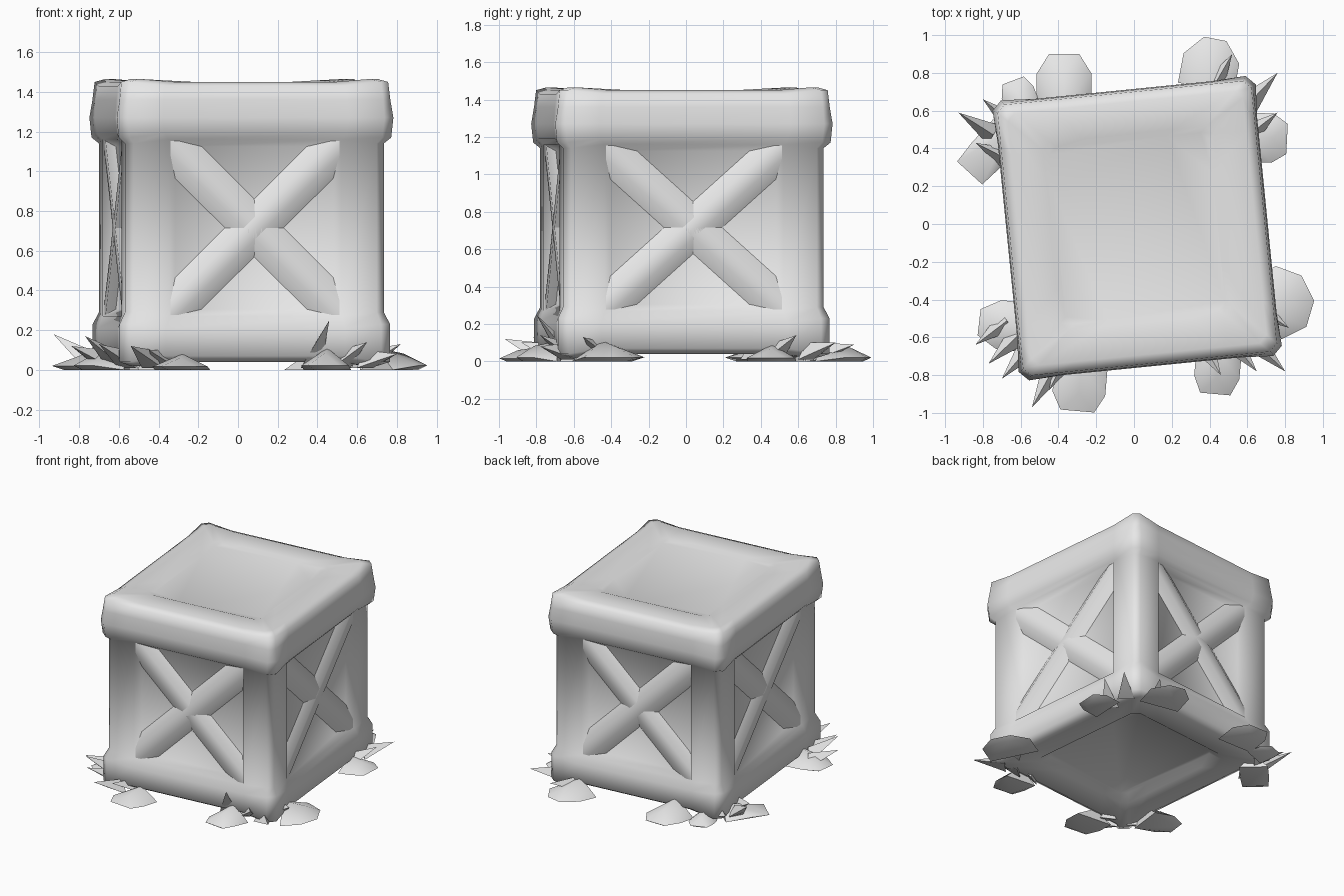
import bpy, bmesh
from math import radians, pi
from mathutils import Vector, Matrix

if "Cube" in bpy.data.objects:
    bpy.data.objects.remove(bpy.data.objects["Cube"], do_unlink=True)

grey = bpy.data.materials.new("plain grey")
grey.use_nodes = True
grey.diffuse_color = (0.8, 0.8, 0.8, 1)
grey.node_tree.nodes["Principled BSDF"].inputs["Base Color"].default_value = grey.diffuse_color

# The crate sits slightly turned on the ground
HALF_X, HALF_Y, POST = 0.655, 0.70, 0.22
TURN = Matrix.Translation((0.017, -0.022, 0)) @ Matrix.Rotation(radians(5.7), 4, "Z")


def finish(name, bm, matrix=None, angle=60):
    bmesh.ops.recalc_face_normals(bm, faces=bm.faces)
    mesh = bpy.data.meshes.new(name)
    bm.to_mesh(mesh)
    bm.free()
    mesh.materials.append(grey)
    obj = bpy.data.objects.new(name, mesh)
    bpy.context.collection.objects.link(obj)
    if matrix:
        obj.matrix_world = matrix
    bpy.ops.object.select_all(action="DESELECT")
    obj.select_set(True)
    bpy.context.view_layer.objects.active = obj
    bpy.ops.object.shade_smooth_by_angle(angle=radians(angle))
    return obj


def add_hull(bm, points):
    """Closed convex solid around a few points."""
    verts = [bm.verts.new(p) for p in points]
    result = bmesh.ops.convex_hull(bm, input=verts)
    spare = {v for v in result["geom_interior"] + result["geom_unused"]
             if isinstance(v, bmesh.types.BMVert)}
    if spare:
        bmesh.ops.delete(bm, geom=list(spare), context="VERTS")


def add_ring(bm, z, out, bulge, lift):
    """Rectangular loop with chamfered corners that may bulge and lift."""
    ring, cut = [], 0.04
    for k in range(4):
        a, b = HALF_X + out, HALF_Y + out
        if k % 2:
            a, b = b, a
        corner = [(a, b - POST, z), (a + bulge, b - cut, z + lift),
                  (a - cut, b + bulge, z + lift), (a - POST, b, z)]
        spin = Matrix.Rotation(k * pi / 2, 3, "Z")
        ring += [bm.verts.new(spin @ Vector(p)) for p in corner]
    return ring


# Crate shell: underside, base trim, body, lid (height, outset, corner bulge, corner lift)
PROFILE = [
    (0.09, -0.27, 0, 0), (0.05, -0.22, 0, 0), (0.04, -0.03, 0, -0.02),
    (0.07, 0.02, 0.01, -0.03), (0.21, 0.02, 0.01, 0.02), (0.27, 0, 0, 0.02),
    (1.16, 0, 0, -0.02), (1.19, 0.025, 0.01, -0.02), (1.27, 0.035, 0.01, 0),
    (1.36, 0.03, 0, 0), (1.43, 0.02, 0, 0.02), (1.45, -0.03, 0, 0.015),
    (1.447, -0.2, 0, 0), (1.435, -0.23, 0, 0),
]
BODY_ROW = 5

bm = bmesh.new()
rings = [add_ring(bm, *row) for row in PROFILE]
panels = []
for row, (low, high) in enumerate(zip(rings, rings[1:])):
    for i in range(len(low)):
        j = (i + 1) % len(low)
        face = bm.faces.new((low[i], low[j], high[j], high[i]))
        if row == BODY_ROW and i % 4 == 3:
            panels.append(face)
bm.faces.new(rings[0][::-1])
bm.faces.new(rings[-1])
bmesh.ops.recalc_face_normals(bm, faces=bm.faces)
bmesh.ops.inset_individual(bm, faces=panels, thickness=0.05, depth=-0.05)
finish("crate_shell", bm, TURN)

# Crossed braces in the four side panels
for k, side in enumerate(("left", "back", "right", "front")):
    dist, width = (HALF_Y, HALF_X) if k % 2 else (HALF_X, HALF_Y)
    width -= POST
    spin = Matrix.Rotation(k * pi / 2, 4, "Z")
    for slope, label in ((1, "rising"), (-1, "falling")):
        start = Vector((0, -width, 0.715 - slope * 0.43))
        end = Vector((0, width, 0.715 + slope * 0.43))
        across = (end - start).normalized().cross(Vector((1, 0, 0)))
        bm = bmesh.new()
        add_hull(bm, [p + across * s * half + Vector((depth, 0, 0))
                      for p in (start, end) for s in (-1, 1)
                      for half, depth in ((0.12, dist - 0.06), (0.04, dist - 0.01))])
        finish(f"{side}_{label}_brace", bm, TURN @ spin)

# Broad leaves lying on the ground: root, tip, width, tip width, height
LEAVES = [
    ((-0.37, 0.64), (-0.37, 0.90), 0.29, 0.16, 0.12),
    ((-0.66, 0.50), (-0.87, 0.27), 0.20, 0.18, 0.10),
    ((-0.58, 0.60), (-0.64, 0.76), 0.18, 0.12, 0.08),
    ((0.38, 0.72), (0.43, 0.98), 0.30, 0.12, 0.10),
    ((0.62, 0.46), (0.81, 0.45), 0.26, 0.16, 0.09),
    ((0.70, -0.45), (0.92, -0.34), 0.36, 0.15, 0.11),
    ((0.45, -0.68), (0.43, -0.90), 0.24, 0.16, 0.11),
    ((-0.56, -0.55), (-0.82, -0.52), 0.26, 0.14, 0.11),
    ((-0.28, -0.76), (-0.30, -0.99), 0.28, 0.18, 0.08),
]
for number, (root, tip, width, tip_width, height) in enumerate(LEAVES, 1):
    root, tip = Vector((*root, 0)), Vector((*tip, 0))
    along = tip - root
    across = along.normalized().cross(Vector((0, 0, 1)))
    up = Vector((0, 0, height))
    middle = root + along * 0.6
    points = [root + up, middle + up * 0.75]
    for s in (-0.5, 0.5):
        points += [root + across * s * width, middle + across * s * width + up * 0.2,
                   tip + across * s * tip_width + up * 0.2,
                   tip - along * 0.15 + across * s * tip_width * 0.6]
    bm = bmesh.new()
    add_hull(bm, points)
    finish(f"ground_leaf_{number}", bm)

# Pointed grass blades fanned around each corner
BLADES = {
    "back_left": [(-0.93, 0.59, 0.18), (-0.84, 0.43, 0.12), (-0.80, 0.66, 0.10)],
    "back_right": [(0.76, 0.80, 0.10), (0.76, 0.59, 0.14), (0.52, 0.90, 0.09)],
    "front_right": [(0.80, -0.78, 0.08), (0.65, -0.78, 0.14), (0.46, -0.80, 0.25),
                    (0.82, -0.55, 0.13)],
    "front_left": [(-0.77, -0.74, 0.17), (-0.70, -0.82, 0.13), (-0.54, -0.97, 0.12),
                   (-0.45, -0.88, 0.10), (-0.84, -0.64, 0.12)],
}
for corner, tips in BLADES.items():
    bm = bmesh.new()
    for tip in tips:
        tip = Vector(tip)
        root = Vector((tip.x * 0.8, tip.y * 0.8, 0.01))
        across = (tip - root).cross(Vector((0, 0, 1))).normalized() * 0.06
        add_hull(bm, [tip, root - across, root + across,
                      root + Vector((0, 0, 0.09)), root.lerp(tip, 0.45) * 1.02])
    finish(f"{corner}_grass", bm)
